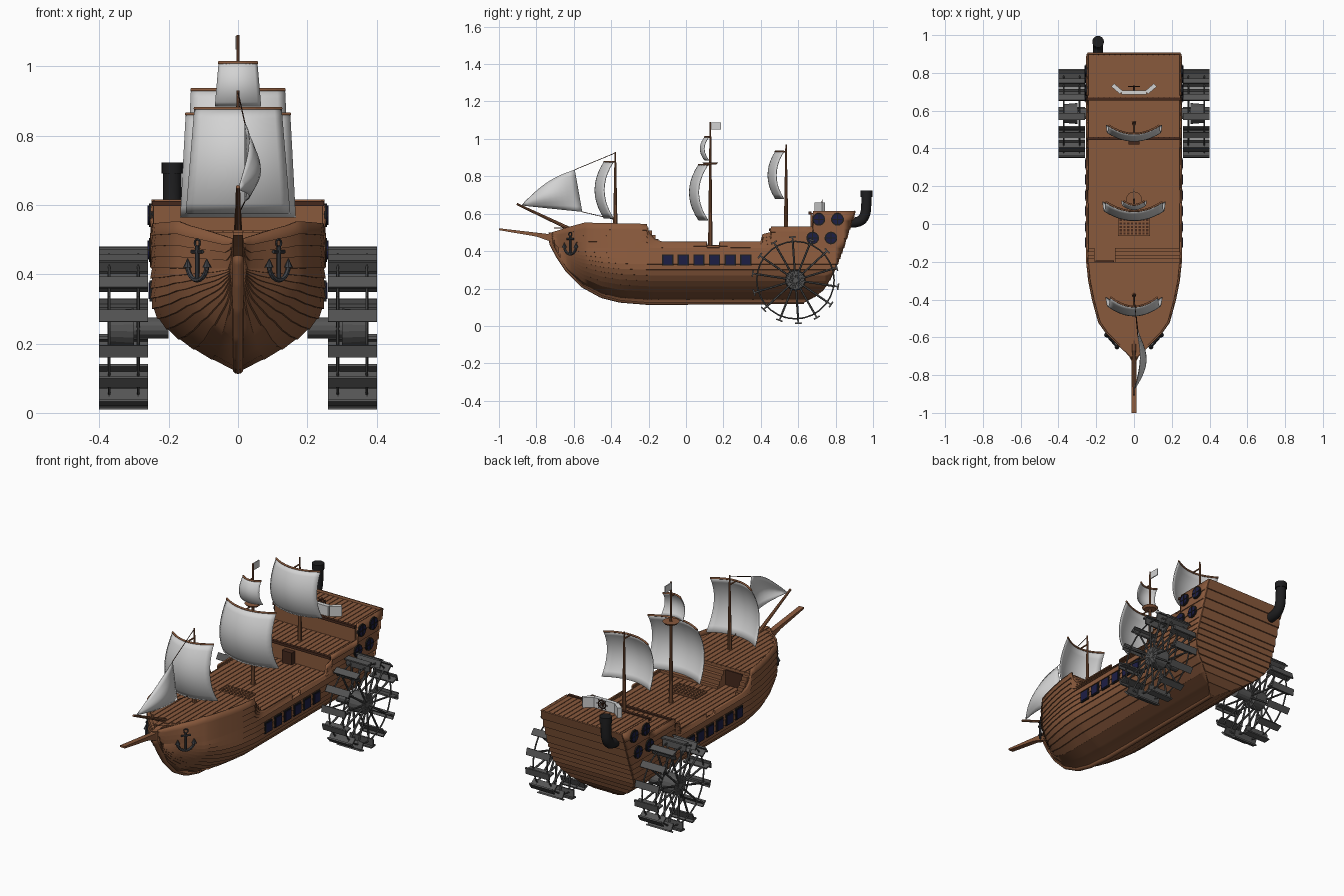
import bpy, bmesh, math
from mathutils import Matrix, Vector

old = bpy.data.objects.get("Cube")
if old:
    bpy.data.objects.remove(old)


def material(name, r, g, b):
    m = bpy.data.materials.new(name)
    m.use_nodes = True
    m.diffuse_color = (r, g, b, 1)
    m.node_tree.nodes["Principled BSDF"].inputs["Base Color"].default_value = (r, g, b, 1)
    return m


WOOD = material("brown wood", .25, .1, .045)
DARK = material("dark wood", .06, .022, .012)
CLOTH = material("sail cloth", .65, .65, .65)
STEEL = material("paddle grey", .09, .09, .09)
IRON = material("anchor iron", .05, .053, .06)
BLACK = material("black metal", .013, .013, .014)
GLASS = material("navy glass", .012, .013, .06)


def finish(bm, name, mat, smooth=False, thick=0):
    bmesh.ops.recalc_face_normals(bm, faces=bm.faces)
    me = bpy.data.meshes.new(name)
    bm.to_mesh(me)
    bm.free()
    me.materials.append(mat)
    ob = bpy.data.objects.new(name, me)
    bpy.context.collection.objects.link(ob)
    if thick:
        s = ob.modifiers.new("thickness", 'SOLIDIFY')
        s.thickness, s.offset = thick, 0
    if smooth:
        bpy.ops.object.select_all(action='DESELECT')
        ob.select_set(True)
        bpy.context.view_layer.objects.active = ob
        bpy.ops.object.shade_smooth_by_angle(angle=math.radians(35))
    return ob


def box(bm, loc, size, rot=Matrix()):
    m = Matrix.Translation(loc) @ rot @ Matrix.Diagonal((*size, 1))
    bmesh.ops.create_cube(bm, size=1, matrix=m)


def rod(bm, p, q, r, r2=None, n=8):
    p, q = Vector(p), Vector(q)
    d = q - p
    m = Matrix.Translation((p + q) / 2) @ d.to_track_quat('Z', 'Y').to_matrix().to_4x4()
    bmesh.ops.create_cone(bm, cap_ends=True, segments=n, radius1=r,
                          radius2=r if r2 is None else r2, depth=d.length, matrix=m)


def ring(bm, c, a, b, radius, r, n=16, start=0, end=2 * math.pi):
    pts = [Vector(c) + radius * (math.cos(t) * Vector(a) + math.sin(t) * Vector(b))
           for t in (start + (end - start) * i / n for i in range(n + 1))]
    for p, q in zip(pts, pts[1:]):
        rod(bm, p, q, r, n=6)


def tube(name, pts, r, mat, order=2):
    cu = bpy.data.curves.new(name, 'CURVE')
    cu.dimensions, cu.bevel_depth, cu.use_fill_caps = '3D', r, True
    sp = cu.splines.new('NURBS')
    sp.points.add(len(pts) - 1)
    for p, c in zip(sp.points, pts):
        p.co = (*c, 1)
    sp.order_u, sp.use_endpoint_u = order, True
    ob = bpy.data.objects.new(name, cu)
    bpy.context.collection.objects.link(ob)
    cu.materials.append(mat)
    bpy.ops.object.select_all(action='DESELECT')
    ob.select_set(True)
    bpy.context.view_layer.objects.active = ob
    bpy.ops.object.convert(target='MESH')
    bpy.ops.object.shade_smooth_by_angle(angle=math.radians(40))


def grid(bm, f, nu, nv):
    v = [[bm.verts.new(f(i / nu, j / nv)) for j in range(nv + 1)] for i in range(nu + 1)]
    for i in range(nu):
        for j in range(nv):
            bm.faces.new((v[i][j], v[i + 1][j], v[i + 1][j + 1], v[i][j + 1]))


def interp(tab, x):
    for (a, fa), (b, fb) in zip(tab, tab[1:]):
        if x <= b:
            return fa + (fb - fa) * max(0, (x - a) / (b - a))
    return tab[-1][1]


# Hull lines: half width, keel height, rail height along y; stern y by height
WIDTH = [(-.715, .012), (-.7, .025), (-.64, .08), (-.58, .14), (-.52, .182),
         (-.4, .215), (-.3, .235), (-.2, .245), (.92, .245)]
KEEL = [(-.715, .44), (-.68, .375), (-.63, .3), (-.55, .22), (-.45, .165),
        (-.35, .14), (-.2, .128), (.92, .128)]
RAIL = [(-.715, .5), (-.62, .53), (-.54, .552), (-.21, .545), (-.2, .5), (-.17, .465),
        (-.13, .45), (.11, .45), (.112, .43), (.178, .43), (.18, .45), (.4, .45), (.41, .49),
        (.45, .5), (.455, .53), (.675, .53), (.68, .615), (.92, .615)]
STERN = [(.125, .62), (.16, .69), (.2, .74), (.3, .795), (.42, .84), (.62, .905)]


def half(y, z):
    k = interp(KEEL, y)
    u = min(1, max(0, (z - k) / .2))
    return .008 + (interp(WIDTH, y) - .008) * (1 - (1 - u) ** 1.9)


def section(y):
    """Overlapping plank rows from keel to rail as (half width, y, z)."""
    k, t = interp(KEEL, y), interp(RAIL, y)
    mid = max(.42, k + .03)
    zs = [k + (mid - k) * i / 10 for i in range(10)] + [mid + (t - mid) * i / 4 for i in range(5)]
    return [(half(y, z) + lip, min(y, interp(STERN, z)), z)
            for a, b in zip(zs, zs[1:]) for z, lip in ((a, .005), (b, 0))]


# Planked hull sides and transom
stations = sorted({y for t in (WIDTH, KEEL, RAIL) for y, _ in t} | {y for _, y in STERN}
                  | {-.67, -.61, -.25, .3, .56})
bm = bmesh.new()
for side in (1, -1):
    rows = [section(y) for y in stations]
    grid(bm, lambda u, v: (lambda p: (side * p[0], p[1], p[2]))(
        rows[round(u * (len(rows) - 1))][round(v * (len(rows[0]) - 1))]),
        len(rows) - 1, len(rows[0]) - 1)
bmesh.ops.remove_doubles(bm, verts=bm.verts, dist=.0004)
finish(bm, "hull", WOOD, True, .008)
end = section(.92)
bm = bmesh.new()
grid(bm, lambda u, v: (lambda i: ((2 * u - 1) * end[i][0], end[i][1] + .004 * (1 - i % 2),
                                  end[i][2]))(round(v * (len(end) - 1))), 1, len(end) - 1)
finish(bm, "transom", WOOD, False, .008)

# Stem, keel and beak
tube("stem_and_keel", [(0, -.718, .5)] + [(0, y, z) for y, z in KEEL[:-1]] + [(0, .63, .133)],
     .016, WOOD)
bm = bmesh.new()
beak = [(-1, .522), (-.74, .492), (-.64, .515), (-.64, .44), (-.72, .45), (-.8, .478), (-1, .512)]
face = bm.faces.new([bm.verts.new((-.014, y, z)) for y, z in beak])
ext = bmesh.ops.extrude_face_region(bm, geom=[face])
bmesh.ops.translate(bm, vec=(.028, 0, 0), verts=[v for v in ext['geom']
                                                 if isinstance(v, bmesh.types.BMVert)])
finish(bm, "beak", WOOD)


# Decks with raised planks
def deck(name, y0, y1, z):
    bm = bmesh.new()
    ys = [y0 + (y1 - y0) * i / 24 for i in range(25)]
    grid(bm, lambda u, v: ((2 * v - 1) * half(y0 + (y1 - y0) * u, z), y0 + (y1 - y0) * u, z), 24, 1)
    w = .49 / 17
    for i in range(17):
        x = -.245 + w * (i + .5)
        inside = [y for y in ys if half(y, z) > abs(x) + w / 2 - .003]
        if inside:
            box(bm, (x, (inside[0] + y1) / 2, z + .002), (w - .004, y1 - inside[0], .006))
    finish(bm, name, WOOD)


deck("main_deck", -.21, .46, .424)
deck("fore_deck", -.705, -.2, .522)
deck("quarter_deck", .45, .69, .51)
deck("poop_deck", .665, .9, .6)

# Bulkheads, edge beams, steps and doors
bm = bmesh.new()
for y, lo, hi in ((-.205, .42, .522), (.455, .42, .51), (.67, .5, .6)):
    box(bm, (0, y, (lo + hi) / 2), (.488, .01, hi - lo))
for i in range(4):
    for x0, x1 in ((-.1, .243), (-.243, -.21)):
        h = .085 - .022 * i
        box(bm, ((x0 + x1) / 2, -.191 + .018 * i, .424 + h / 2), (x1 - x0, .018, h))
finish(bm, "bulkheads_and_steps", WOOD)
bm = bmesh.new()
for y, z in ((.452, .515), (.662, .604)):
    box(bm, (0, y, z), (.496, .016, .014))
box(bm, (-.155, -.198, .468), (.1, .008, .085))
box(bm, (0, .437, .46), (.06, .03, .07))
finish(bm, "beams_and_doors", DARK)

# Deck hatch
bm = bmesh.new()
box(bm, (0, -.015, .431), (.165, .095, .008))
finish(bm, "hatch_hole", DARK)
bm = bmesh.new()
for i in range(9):
    box(bm, (-.08 + .02 * i, -.015, .436), (.008, .095, .006))
for i in range(6):
    box(bm, (0, -.06 + .018 * i, .436), (.165, .007, .006))
finish(bm, "hatch_grating", WOOD)

# Masts, lookout and bowsprit
bm = bmesh.new()
for y, lo, hi in ((-.378, .52, .93), (.13, .42, 1.09), (.535, .51, .97)):
    rod(bm, (0, y, lo), (0, y, hi), .012, .004, 10)
rod(bm, (0, .13, .862), (0, .13, .873), .032, .042, 16)
rod(bm, (0, -.56, .49), (0, -.905, .652), .011, .006)
finish(bm, "masts_and_bowsprit", WOOD, True)


# Square sails with curved yards
def sail(name, y, z0, z1, low, top, a, b):
    def shape(u, v):
        s, w = 2 * u - 1, low + (top - low) * v
        return (s * w, y - .012 - a * (1 - s * s) - b * 4 * v * (1 - v), z0 + (z1 - z0) * v)
    bm = bmesh.new()
    grid(bm, shape, 12, 10)
    finish(bm, name, CLOTH, True, .004)
    tube(name + "_yard", [shape(i / 10, 1) for i in range(11)], .005, WOOD)
    bm = bmesh.new()
    rod(bm, (0, y, z1), shape(.5, 1), .004)
    finish(bm, name + "_yard_bracket", WOOD)


sail("fore_sail", -.375, .575, .878, .15, .125, .05, .05)
sail("main_sail", .13, .565, .862, .166, .15, .05, .05)
sail("top_sail", .135, .885, 1.01, .066, .055, .022, .025)
sail("mizzen_sail", .535, .68, .932, .147, .135, .045, .04)

# Jib, flag and ropes
tack, head, clew = Vector((0, -.88, .645)), Vector((.02, -.595, .835)), Vector((.02, -.555, .61))


def jib(s, t):
    p = tack + s * (head.lerp(clew, t) - tack)
    belly = math.sin(math.pi * s)
    return p + Vector((.055 * belly * (.4 + .6 * math.sin(math.pi * t)), 0, .03 * belly * (1 - t)))


bm = bmesh.new()
grid(bm, jib, 10, 8)
bmesh.ops.remove_doubles(bm, verts=bm.verts, dist=.0005)
finish(bm, "jib", CLOTH, True, .003)
bm = bmesh.new()
box(bm, (-.004, .16, 1.068), (.005, .055, .038))
finish(bm, "flag", CLOTH)
bm = bmesh.new()
rod(bm, head, (0, -.378, .925), .0018)
rod(bm, clew, (0, -.385, .57), .0018)
rod(bm, tack, (0, -.9, .65), .0018)
finish(bm, "ropes", DARK)

# Helm: folded screen and steering wheel
bm = bmesh.new()
box(bm, (0, .697, .632), (.13, .022, .055))
for s in (1, -1):
    box(bm, (s * .09, .716, .632), (.06, .022, .055), Matrix.Rotation(s * .7, 4, 'Z'))
finish(bm, "helm_screen", CLOTH)
bm = bmesh.new()
ring(bm, (0, .728, .645), (1, 0, 0), (0, 0, 1), .022, .003, 12)
for i in range(4):
    d = Vector((math.cos(i * math.pi / 4), 0, math.sin(i * math.pi / 4))) * .032
    rod(bm, Vector((0, .728, .645)) - d, Vector((0, .728, .645)) + d, .002)
rod(bm, (0, .7, .645), (0, .732, .645), .006)
finish(bm, "steering_wheel", DARK)

# Chimney
tube("chimney", [(-.19, .86, .552), (-.19, .92, .55), (-.19, .958, .585), (-.19, .965, .65),
                 (-.19, .965, .71)], .027, BLACK, 3)
bm = bmesh.new()
rod(bm, (-.19, .965, .69), (-.19, .965, .723), .031, n=16)
finish(bm, "chimney_cap", BLACK, True)

# Parts on both sides
for side, tag in ((1, "left"), (-1, "right")):
    # Windows
    frames, panes = bmesh.new(), bmesh.new()
    for i in range(6):
        y = -.098 + .0835 * i
        box(frames, (side * .25, y, .352), (.012, .06, .06))
        box(panes, (side * .2525, y, .352), (.012, .046, .048))
    for y, z in ((.71, .57), (.81, .57), (.677, .47), (.775, .47)):
        rod(frames, (side * .24, y, z), (side * .257, y, z), .034, n=18)
        rod(panes, (side * .24, y, z), (side * .259, y, z), .027, n=18)
        box(frames, (side * .257, y, z), (.008, .005, .056))
        box(frames, (side * .257, y, z), (.008, .056, .005))
    finish(frames, tag + "_window_frames", BLACK)
    finish(panes, tag + "_window_panes", GLASS)

    # Paddle wheel
    bm = bmesh.new()
    c, n = Vector((0, .585, .245)), 14
    rod(bm, (side * .2, c.y, c.z), (side * .335, c.y, c.z), .03, n=14)
    rod(bm, (side * .3, c.y, c.z), (side * .375, c.y, c.z), .056, .05, 18)
    for i in range(n):
        a = math.radians(-86) + 2 * math.pi * i / n
        d = Vector((0, math.cos(a), math.sin(a)))
        rot = Matrix.Rotation(a, 4, 'X')
        middle = Vector((side * .33, 0, 0)) + c
        box(bm, middle + d * .212, (.142, .045, .008), rot)
        box(bm, middle + d * .231, (.142, .008, .036), rot)
        for x in (.288, .372):
            off = Vector((side * x, 0, 0)) + c
            rod(bm, off, off + d * .215, .0055, n=6)
    for x in (.288, .372):
        ring(bm, c + Vector((side * x, 0, 0)), (0, 1, 0), (0, 0, 1), .207, .004, 28)
    finish(bm, tag + "_paddle_wheel", STEEL)

    # Anchor hanging at the bow
    bm = bmesh.new()
    out, along, up = Vector((side * .75, -.66, 0)), Vector((side * .66, .75, 0)), Vector((0, 0, 1))
    p = Vector((side * half(-.61, .45), -.61, .39)) + out * .014
    rod(bm, p - up * .01, p + up * .09, .006)
    rod(bm, p + up * .075 - along * .024, p + up * .075 + along * .024, .005)
    ring(bm, p + up * .1, along, up, .011, .003, 10)
    ring(bm, p + up * .035, along, up, .042, .007, 10, math.pi, 2 * math.pi)
    for s in (1, -1):
        rod(bm, p + along * s * .042 + up * .03, p + along * s * .042 + up * .055, .013, .001)
    finish(bm, tag + "_anchor", IRON, True)
